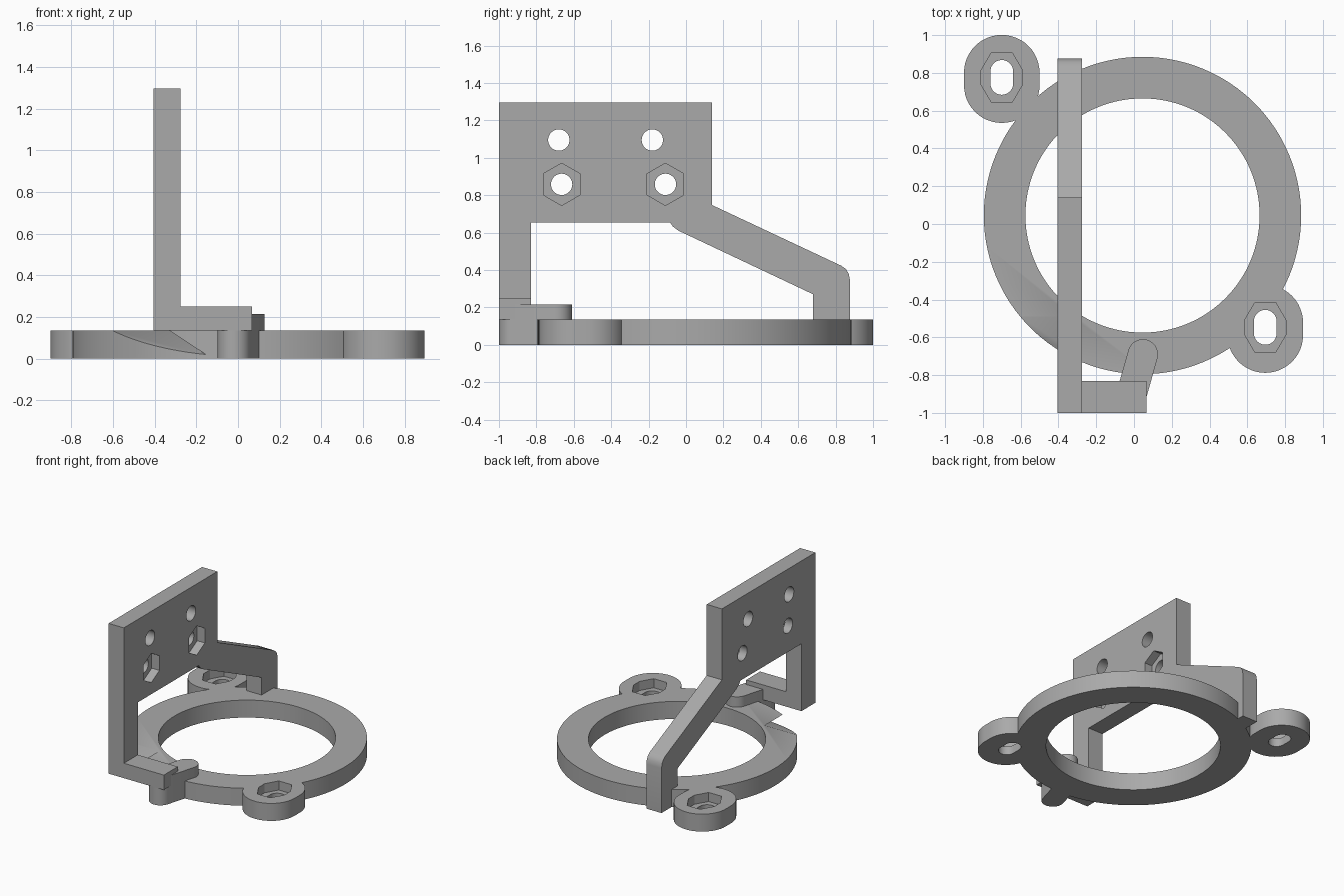
import bpy, bmesh, math
from mathutils import Vector

cube = bpy.data.objects.get("Cube")
if cube:
    bpy.data.objects.remove(cube, do_unlink=True)

grey = bpy.data.materials.new("plain grey")
grey.use_nodes = True
colour = (0.4, 0.4, 0.4, 1)
grey.diffuse_color = colour
grey.node_tree.nodes["Principled BSDF"].inputs["Base Color"].default_value = colour

THICK = 0.135                    # thickness of the ring
WALL_L, WALL_R = -0.405, -0.275  # x faces of the upright plate


def prism(name, outline, low, high, axis="z"):
    """Extrude a closed outline: xy along z, or yz along x."""
    bm = bmesh.new()
    place = (lambda a, b, h: (a, b, h)) if axis == "z" else (lambda a, b, h: (h, a, b))
    face = bm.faces.new([bm.verts.new(place(a, b, low)) for a, b in outline])
    grown = bmesh.ops.extrude_face_region(bm, geom=[face])["geom"]
    verts = [g for g in grown if isinstance(g, bmesh.types.BMVert)]
    bmesh.ops.translate(bm, verts=verts, vec=Vector(place(0, 0, high - low)))
    bmesh.ops.recalc_face_normals(bm, faces=bm.faces)
    mesh = bpy.data.meshes.new(name)
    bm.to_mesh(mesh)
    bm.free()
    mesh.materials.append(grey)
    obj = bpy.data.objects.new(name, mesh)
    bpy.context.collection.objects.link(obj)
    return obj


def circle(cx, cy, r, n=48, start=0.0):
    return [(cx + r * math.cos(start + math.tau * i / n),
             cy + r * math.sin(start + math.tau * i / n)) for i in range(n)]


def capsule(a, b, r, n=24):
    """Outline of a round-ended bar from a to b."""
    head = math.atan2(b[1] - a[1], b[0] - a[0])
    pts = []
    for (cx, cy), turn in ((b, head - math.pi / 2), (a, head + math.pi / 2)):
        pts += [(cx + r * math.cos(turn + math.pi * i / n),
                 cy + r * math.sin(turn + math.pi * i / n)) for i in range(n + 1)]
    return pts


def combine(obj, tool, operation="DIFFERENCE"):
    mod = obj.modifiers.new(tool.name, "BOOLEAN")
    mod.operation, mod.object, mod.solver = operation, tool, "EXACT"
    bpy.context.view_layer.objects.active = obj
    bpy.ops.object.modifier_apply(modifier=mod.name)
    bpy.data.objects.remove(tool, do_unlink=True)


# Base ring
ring = prism("base_ring", circle(0.045, 0.045, 0.84, 128), 0, THICK)
ears = [(-0.70, 0.768), (0.695, -0.555)]
for x, y in ears:
    combine(ring, prism("ear", capsule((x, y - 0.033), (x, y + 0.033), 0.2), 0, THICK), "UNION")
combine(ring, prism("bore", circle(0.045, 0.045, 0.62, 128), -0.1, 0.3))

# Slots and stretched nut pockets in the ears
for x, y in ears:
    y += 0.008
    combine(ring, prism("slot", capsule((x, y - 0.032), (x, y + 0.032), 0.06), -0.1, 0.3))
    pocket = [(x + px, y + py + math.copysign(0.036, py))
              for px, py in ((0.11, -0.001), (0.11, 0.001), (0.055, 0.095), (-0.055, 0.095),
                             (-0.11, 0.001), (-0.11, -0.001), (-0.055, -0.095), (0.055, -0.095))]
    combine(ring, prism("pocket", pocket, 0.065, 0.3))

# Sloping notch with an overhanging end wall, cut into the ring
slope = 0.41
notch = prism("notch", [(-0.49 + 0.05 / slope, THICK + 0.05), (-1.1, THICK - 0.61 * slope),
                        (-1.1, THICK + 0.05)], -1, 0, "x")
for v in notch.data.vertices:
    if v.co.x > -0.5:
        v.co.x = -0.33 + (THICK - v.co.z) * 1.52
combine(ring, notch)

# Upright plate with its front leg and sloping rear brace
plate = prism("upright_plate", [
    (-1, THICK), (-0.83, THICK), (-0.83, 0.655), (-0.085, 0.655), (-0.07, 0.632),
    (-0.04, 0.61), (0.68, 0.27), (0.68, 0), (0.877, 0), (0.877, 0.345), (0.87, 0.38),
    (0.855, 0.405), (0.83, 0.423), (0.14, 0.747), (0.14, 1.295), (-1, 1.295)],
    WALL_L, WALL_R, "x")
for y in (-0.68, -0.18):
    combine(plate, prism("hole", circle(y, 1.095, 0.057), -0.6, 0, "x"))
for y in (-0.665, -0.11):
    combine(plate, prism("hole", circle(y, 0.858, 0.057), -0.6, 0, "x"))
    combine(plate, prism("nut_pocket", circle(y, 0.858, 0.113, 6, math.pi / 2),
                         WALL_R - 0.065, 0, "x"))

# Foot arm and the round-ended post joining it to the ring
arm = prism("foot_arm", [(WALL_R, -1), (0.067, -1), (0.067, -0.83), (WALL_R, -0.83)],
            THICK, 0.25)
post = prism("joining_post", capsule((-0.018, -0.92), (0.047, -0.69), 0.08), 0, 0.215)

# Smooth curved walls, crisp edges
bpy.ops.object.select_all(action="DESELECT")
for obj in (ring, plate, arm, post):
    obj.select_set(True)
bpy.context.view_layer.objects.active = ring
bpy.ops.object.shade_smooth_by_angle(angle=math.radians(30))
